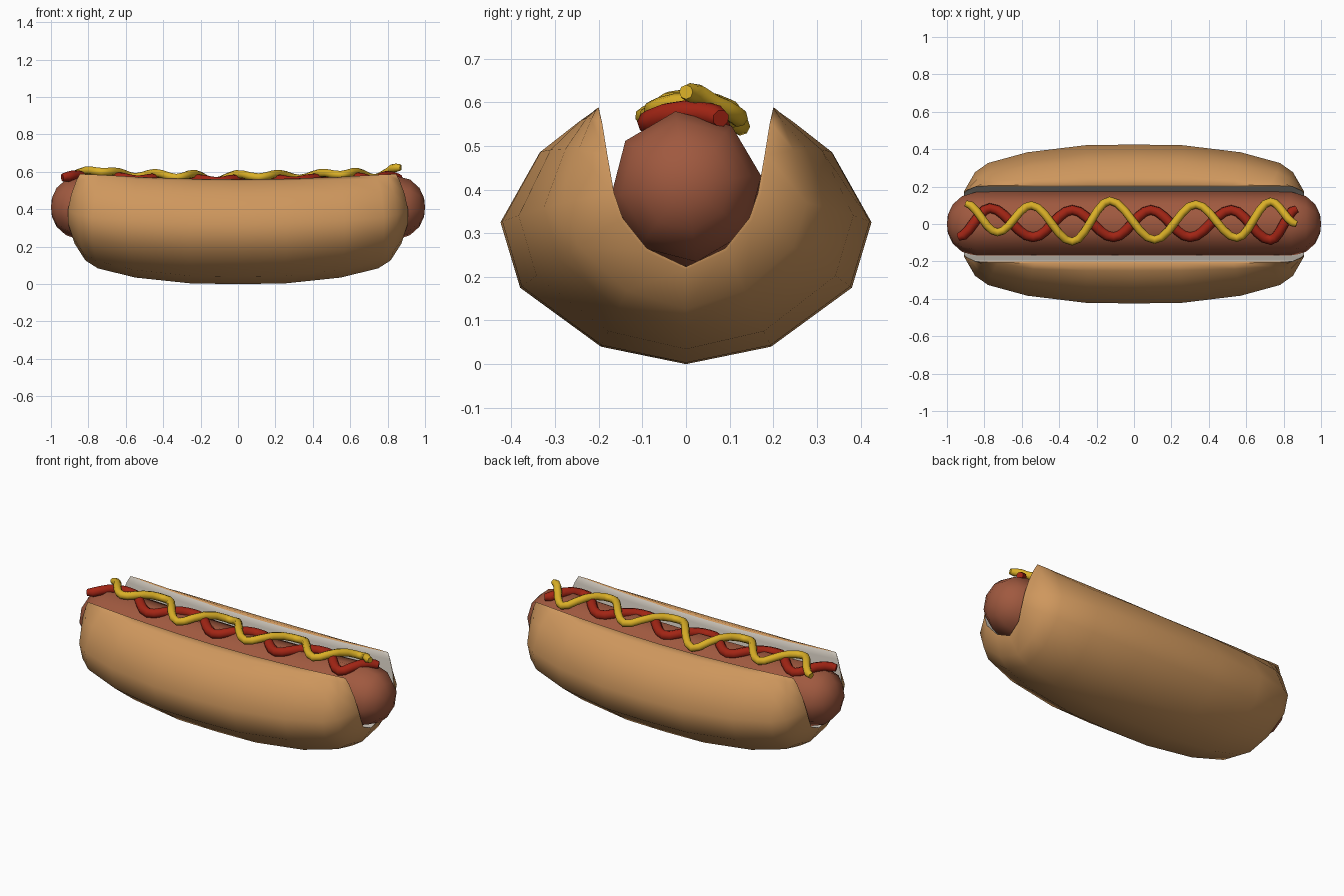
import bpy, math

if "Cube" in bpy.data.objects:
    bpy.data.objects.remove(bpy.data.objects["Cube"])


def material(name, rgb):
    m = bpy.data.materials.new(name)
    m.diffuse_color = (*rgb, 1)
    m.use_nodes = True
    m.node_tree.nodes["Principled BSDF"].inputs["Base Color"].default_value = m.diffuse_color
    return m


CRUST = material("toasted crust", (0.62, 0.31, 0.11))
CRUMB = material("pale crumb", (0.62, 0.57, 0.50))
MEAT = material("sausage brown", (0.35, 0.10, 0.05))
RED = material("ketchup red", (0.36, 0.018, 0.007))
YELLOW = material("mustard yellow", (0.70, 0.43, 0.02))


def mesh_object(name, verts, faces, mats, angle):
    me = bpy.data.meshes.new(name)
    me.from_pydata(verts, [], faces)
    for m in mats:
        me.materials.append(m)
    ob = bpy.data.objects.new(name, me)
    bpy.context.collection.objects.link(ob)
    bpy.ops.object.select_all(action='DESELECT')
    ob.select_set(True)
    bpy.context.view_layer.objects.active = ob
    bpy.ops.object.mode_set(mode='EDIT')
    bpy.ops.mesh.select_all(action='SELECT')
    bpy.ops.mesh.normals_make_consistent(inside=False)
    bpy.ops.object.mode_set(mode='OBJECT')
    bpy.ops.object.shade_smooth_by_angle(angle=math.radians(angle))
    return ob


def mirrored(half):
    return [(-a, b) for a, b in half[:0:-1]] + half


def centre_z(x):
    # gentle sag of the sausage axis
    return 0.41 - 0.025 * max(0, 1 - (x / 0.9) ** 2)


# Bun: outer crust shrinks onto the inner pocket towards each end
outer = mirrored([(0, 0), (.195, .04), (.38, .175), (.425, .325),
                  (.335, .485), (.25, .55), (.21, .56)])
inner = mirrored([(0, .21), (.09, .25), (.145, .315), (.165, .37),
                  (.18, .45), (.192, .52), (.2, .553)])
reach = [.96, .975, 1, 1, .98, .95, .93]          # how far each rail extends
reach = reach[:0:-1] + reach
half = [(0, 1), (.26, .985), (.57, .84), (.78, .62), (.85, .43), (.91, .03)]
stations = [(-x, s) for x, s in half[:0:-1]] + half
n = len(outer)
verts, faces = [], []
for x, s in stations:
    lift = 0.027 * (x / 0.8) ** 2
    ring = []
    for (oy, oz), (iy, iz), r in zip(outer, inner, reach):
        y, z = iy + (oy - iy) * s, iz + (oz - iz) * s
        ring.append((x * r, y, z + lift * z / 0.56))
    for (iy, iz), r in zip(inner[::-1], reach[::-1]):
        ring.append((x * r, iy, iz + lift * iz / 0.56))
    verts += ring
m = 2 * n
for i in range(len(stations) - 1):
    for j in range(m):
        k = (j + 1) % m
        faces.append((i * m + j, i * m + k, (i + 1) * m + k, (i + 1) * m + j))
crumb_faces = [f for f, q in enumerate(faces) if n <= f % m < m - 1]
for base in (0, (len(stations) - 1) * m):          # thin end rims
    for j in range(n - 1):
        faces.append((base + j, base + j + 1, base + m - 2 - j, base + m - 1 - j))
bun = mesh_object("bun", verts, faces, [CRUST, CRUMB], 62)
for f in crumb_faces:
    bun.data.polygons[f].material_index = 1

# Sausage: eight-sided rounded cylinder
half = [(0, .175), (.45, .175), (.84, .174), (.92, .15), (.97, .105), (.995, .05)]
rings = [(-x, r) for x, r in half[:0:-1]] + half
verts, faces, S = [], [], 8
for x, r in rings:
    for j in range(S):
        a = math.radians(8) + j * math.tau / S
        verts.append((x, r * math.cos(a), centre_z(x) + r * math.sin(a)))
for i in range(len(rings) - 1):
    for j in range(S):
        k = (j + 1) % S
        faces.append((i * S + j, i * S + k, (i + 1) * S + k, (i + 1) * S + j))
for x, base in ((-1, 0), (1, (len(rings) - 1) * S)):
    tip = len(verts)
    verts.append((x, 0, .41))
    faces += [(base + j, base + (j + 1) % S, tip) for j in range(S)]
mesh_object("sausage", verts, faces, [MEAT], 80)


# Sauces: wavy tubes draped over the sausage, through the given turning points
def sauce(name, turns, radius, height, end_lift, mat):
    pts = []
    for (x0, y0), (x1, y1) in zip(turns, turns[1:]):
        for i in range(6):
            t = i / 6
            pts.append((x0 + (x1 - x0) * t,
                        y0 + (y1 - y0) * (1 - math.cos(math.pi * t)) / 2))
    pts.append(turns[-1])
    cu = bpy.data.curves.new(name, 'CURVE')
    cu.dimensions = '3D'
    cu.bevel_depth = radius
    cu.bevel_resolution = 2
    cu.use_fill_caps = True
    sp = cu.splines.new('POLY')
    sp.points.add(len(pts) - 1)
    for i, (x, y) in enumerate(pts):
        z = centre_z(x) + math.sqrt(height ** 2 - y * y)
        if i > len(pts) - 4:
            z += end_lift
        sp.points[i].co = (x, y, z, 1)
        sp.points[i].radius = 0.75 if i in (0, len(pts) - 1) else 1
    cu.materials.append(mat)
    ob = bpy.data.objects.new(name, cu)
    bpy.context.collection.objects.link(ob)
    bpy.ops.object.select_all(action='DESELECT')
    ob.select_set(True)
    bpy.context.view_layer.objects.active = ob
    bpy.ops.object.convert(target='MESH')
    bpy.ops.object.shade_smooth_by_angle(angle=math.radians(60))


sauce("ketchup", [(-.94, -.07), (-.77, .085), (-.54, -.07), (-.33, .075), (-.11, -.07),
                  (.09, .075), (.3, -.07), (.52, .075), (.73, -.085), (.87, .08)],
      .027, .174, 0, RED)
sauce("mustard", [(-.9, .11), (-.73, -.045), (-.55, .1), (-.33, -.095), (-.13, .125),
                  (.11, -.085), (.33, .105), (.55, -.075), (.73, .12), (.87, 0)],
      .022, .203, .012, YELLOW)
